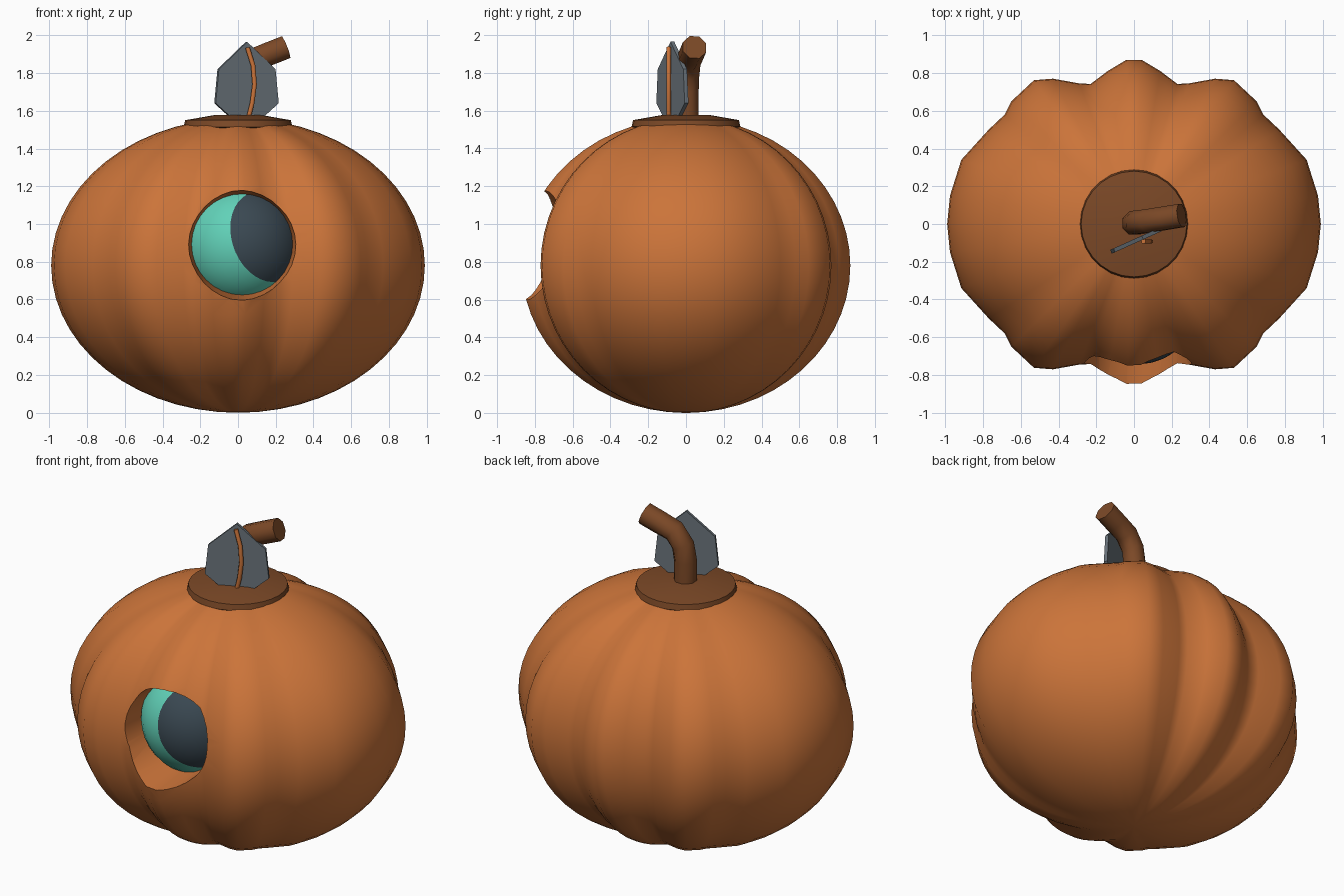
import bpy, bmesh, math
from mathutils import Vector, Matrix

if "Cube" in bpy.data.objects:
    bpy.data.objects.remove(bpy.data.objects["Cube"])


def material(name, rgb):
    m = bpy.data.materials.new(name)
    m.diffuse_color = (*rgb, 1)
    m.use_nodes = True
    m.node_tree.nodes["Principled BSDF"].inputs["Base Color"].default_value = m.diffuse_color
    return m


ORANGE = material("pumpkin orange", (0.60, 0.175, 0.042))
BROWN = material("stem brown", (0.20, 0.066, 0.02))
SLATE = material("leaf slate", (0.145, 0.175, 0.20))
TEAL = material("eye teal", (0.12, 0.64, 0.48))
DARK = material("pupil dark", (0.042, 0.065, 0.084))


def make(name, bm, mats, smooth=None):
    bmesh.ops.recalc_face_normals(bm, faces=bm.faces)
    me = bpy.data.meshes.new(name)
    bm.to_mesh(me)
    bm.free()
    for m in mats:
        me.materials.append(m)
    ob = bpy.data.objects.new(name, me)
    bpy.context.collection.objects.link(ob)
    if smooth:
        shade(ob, smooth)
    return ob


def shade(ob, degrees):
    bpy.ops.object.select_all(action='DESELECT')
    ob.select_set(True)
    bpy.context.view_layer.objects.active = ob
    bpy.ops.object.shade_smooth_by_angle(angle=math.radians(degrees))


def loft(rings):
    """Skin equal-length rings of points and close both ends."""
    bm = bmesh.new()
    vs = [[bm.verts.new(p) for p in r] for r in rings]
    n = len(vs[0])
    for a, b in zip(vs, vs[1:]):
        for i in range(n):
            j = (i + 1) % n
            bm.faces.new((a[i], a[j], b[j], b[i]))
    bm.faces.new(vs[0])
    bm.faces.new(vs[-1])
    return bm


def tube(path, radius, sides):
    """Sweep a regular polygon along a path."""
    pts = [Vector(p) for p in path]
    rings = []
    for i, p in enumerate(pts):
        t = (pts[min(i + 1, len(pts) - 1)] - pts[max(i - 1, 0)]).normalized()
        u = Vector((0, 1, 0)).cross(t).normalized()
        v = t.cross(u)
        rings.append([p + radius * (math.cos(a) * u + math.sin(a) * v)
                      for a in (math.tau * (k + 0.5) / sides for k in range(sides))])
    return loft(rings)


# Pumpkin body: ribbed plan outline (one quarter, mirrored) scaled up an ellipse
quarter = [(.99, 0), (.975, .15), (.915, .34), (.77, .5), (.685, .58), (.65, .65),
           (.53, .762), (.43, .77), (.29, .745), (.23, .742), (.14, .81), (.04, .87)]
half = quarter + [(-x, y) for x, y in reversed(quarter)]
outline = half + [(x, -y) for x, y in reversed(half[1:-1])]
RINGS, H = 28, 0.78
rings = []
for k in range(RINGS + 1):
    a = math.pi * min(max(k / RINGS, 0.004), 0.996)
    rings.append([(x * math.sin(a), y * math.sin(a), H - H * math.cos(a)) for x, y in outline])
body = make("pumpkin_body", loft(rings), [ORANGE])

# Eye socket cut into the front
bm = bmesh.new()
bmesh.ops.create_cone(bm, cap_ends=True, segments=32, radius1=0.315, radius2=0.262, depth=0.45,
                      matrix=Matrix.Translation((0.022, -0.775, 0.893)) @ Matrix.Rotation(-math.pi / 2, 4, 'X'))
cutter = make("socket_cutter", bm, [ORANGE])
cutter.hide_render = True
mod = body.modifiers.new("socket", 'BOOLEAN')
mod.operation = 'DIFFERENCE'
mod.solver = 'EXACT'
mod.object = cutter
bpy.context.view_layer.objects.active = body
bpy.ops.object.modifier_apply(modifier=mod.name)
bpy.data.objects.remove(cutter)
shade(body, 55)

# Eyeball with its pole along the gaze; the faces near the pole are the pupil
gaze = Vector((0.63, -0.74, 0.23)).normalized()
centre = Vector((0.02, -0.42, 0.885))
bm = bmesh.new()
bmesh.ops.create_uvsphere(bm, u_segments=36, v_segments=18, radius=0.323,
                          matrix=Matrix.Translation(centre) @ gaze.to_track_quat('Z', 'Y').to_matrix().to_4x4())
for f in bm.faces:
    off = f.calc_center_median() - centre
    f.material_index = 1 if off.angle(gaze) < math.radians(50.5) else 0
make("eyeball", bm, [TEAL, DARK], 40)

# Stem collar
collar = [(.25, 1.49), (.288, 1.515), (.28, 1.55), (.12, 1.578)]
make("stem_collar", loft([[(r * math.cos(a), r * math.sin(a), z)
                           for a in (math.tau * k / 28 for k in range(28))] for r, z in collar]), [BROWN], 30)

# Bent stem
make("stem", tube([(0, .005, 1.54), (0, .005, 1.70), (.015, .008, 1.79), (.07, .015, 1.865),
                   (.16, .03, 1.90), (.252, .045, 1.936)], 0.067, 8), [BROWN], 50)

# Flat upright leaf, mirrored about its middle and turned about z
side = [(.09, 1.57), (.167, 1.64), (.15, 1.82)]
edge = side + [(0, 1.965)] + [(-x, z) for x, z in reversed(side)]
MID, SLOPE = 0.045, 0.45
leaf = [[(MID + x + d * 0.4, -.072 + SLOPE * x - d, z) for x, z in edge] for d in (-.01, .01)]
make("leaf", loft(leaf), [SLATE])

# Leaf rib
make("leaf_rib", tube([(.055, -.092, 1.56), (.075, -.092, 1.64), (.088, -.092, 1.74),
                       (.08, -.092, 1.84), (.05, -.092, 1.935)], 0.013, 8), [ORANGE], 50)
